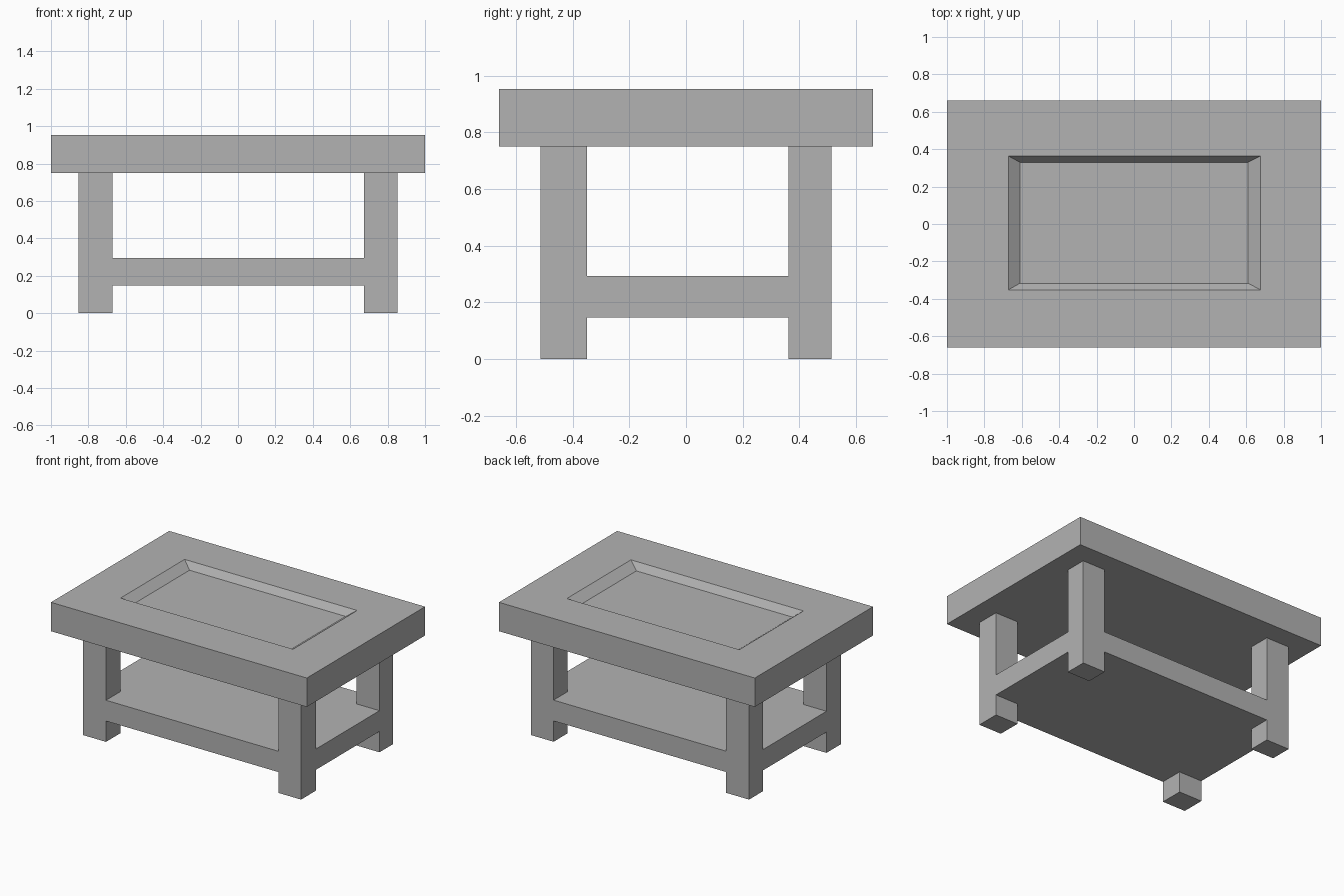
import bpy
import bmesh

if "Cube" in bpy.data.objects:
    bpy.data.objects.remove(bpy.data.objects["Cube"])

# Mid-grey finish shared by both parts
grey = bpy.data.materials.new("mid_grey")
grey.diffuse_color = (0.45, 0.45, 0.45, 1)
grey.use_nodes = True
grey.node_tree.nodes["Principled BSDF"].inputs["Base Color"].default_value = grey.diffuse_color


def finish(bm, name):
    bmesh.ops.recalc_face_normals(bm, faces=bm.faces[:])
    mesh = bpy.data.meshes.new(name)
    bm.to_mesh(mesh)
    bm.free()
    mesh.materials.append(grey)
    obj = bpy.data.objects.new(name, mesh)
    bpy.context.collection.objects.link(obj)
    return obj


def rect(bm, x0, x1, y0, y1, z):
    return [bm.verts.new((x, y, z)) for x, y in ((x0, y0), (x1, y0), (x1, y1), (x0, y1))]


def bridge(bm, lower, upper):
    for i in range(4):
        j = (i + 1) % 4
        bm.faces.new((lower[i], lower[j], upper[j], upper[i]))


# Tabletop: slab whose upper face steps into a shallow sloped tray
bm = bmesh.new()
loops = [
    rect(bm, -1, 1, -0.66, 0.66, 0.75),
    rect(bm, -1, 1, -0.66, 0.66, 0.954),
    rect(bm, -0.672, 0.677, -0.352, 0.364, 0.954),
    rect(bm, -0.61, 0.61, -0.317, 0.33, 0.907),
]
for a, b in zip(loops, loops[1:]):
    bridge(bm, a, b)
bm.faces.new(loops[0][::-1])
bm.faces.new(loops[-1])
finish(bm, "tabletop")

# Shelf: 3x3 grid slab, flush with the outer sides of the legs
XS = (-0.853, -0.672, 0.675, 0.853)
YS = (-0.514, -0.35, 0.361, 0.514)
SHELF_BOTTOM, SHELF_TOP, LEG_TOP = 0.147, 0.294, 0.75

bm = bmesh.new()
grid = [[bm.verts.new((x, y, SHELF_BOTTOM)) for y in YS] for x in XS]
cells = [bm.faces.new((grid[i][j], grid[i + 1][j], grid[i + 1][j + 1], grid[i][j + 1]))
         for i in range(3) for j in range(3)]
copy = bmesh.ops.duplicate(bm, geom=cells)
uppers = [f for f in copy["geom"] if isinstance(f, bmesh.types.BMFace)]
bmesh.ops.translate(bm, vec=(0, 0, SHELF_TOP - SHELF_BOTTOM),
                    verts=list({v for f in uppers for v in f.verts}))
rims = [e for e in bm.edges if e.is_boundary]
bmesh.ops.bridge_loops(bm, edges=rims)
bmesh.ops.recalc_face_normals(bm, faces=bm.faces[:])

# Legs: corner cells drawn up to the tabletop and down to the floor
for level, dz in ((SHELF_TOP, LEG_TOP - SHELF_TOP), (SHELF_BOTTOM, -SHELF_BOTTOM)):
    corners = []
    for f in bm.faces:
        c = f.calc_center_median()
        if abs(c.x) > 0.7 and abs(c.y) > 0.38 and abs(c.z - level) < 1e-4:
            corners.append(f)
    new = bmesh.ops.extrude_discrete_faces(bm, faces=corners)["faces"]
    bmesh.ops.translate(bm, vec=(0, 0, dz),
                        verts=list({v for f in new for v in f.verts}))
finish(bm, "legs_and_shelf")
